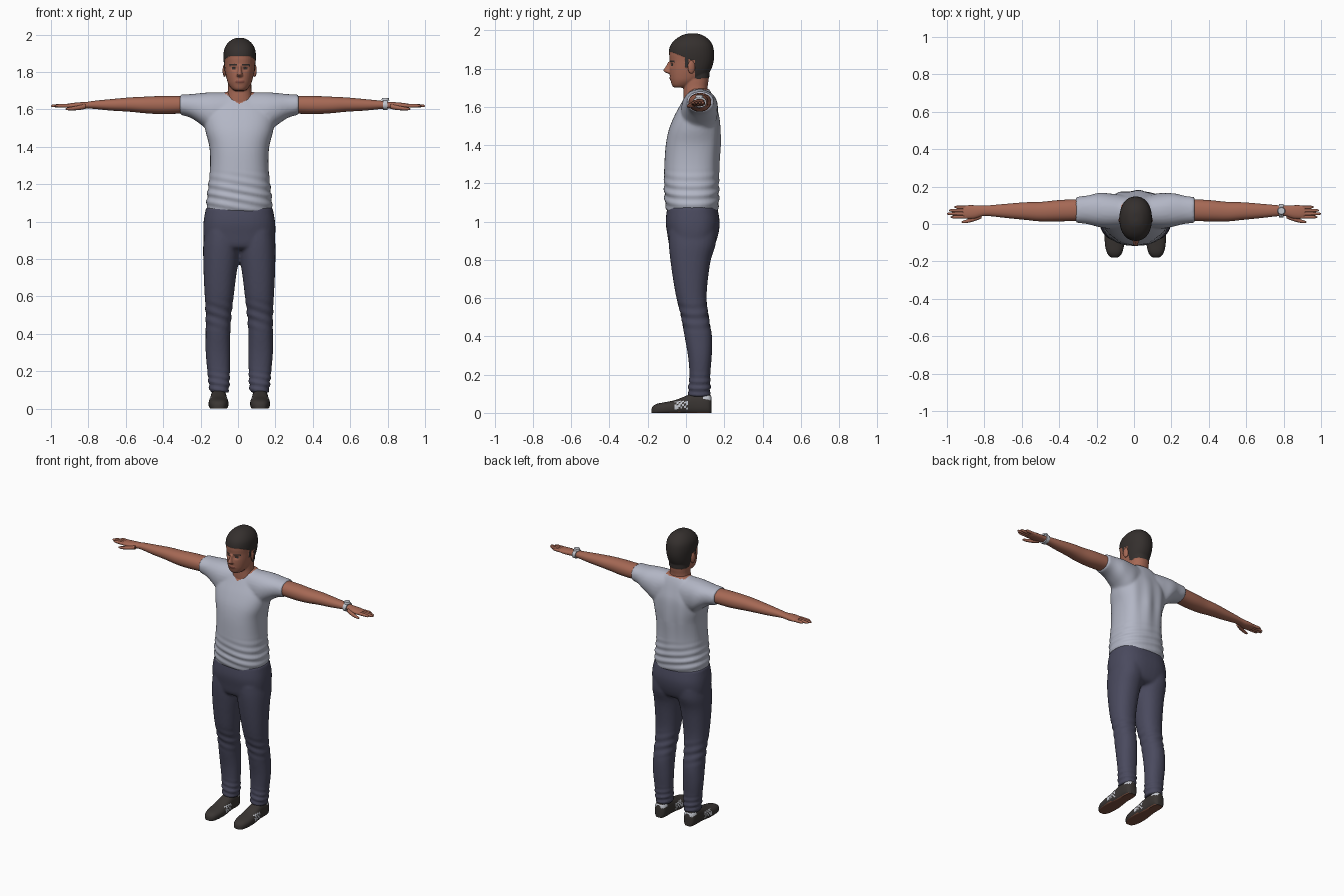
import bpy, bmesh, math
from mathutils import Matrix, Vector

if "Cube" in bpy.data.objects:
    bpy.data.objects.remove(bpy.data.objects["Cube"])

CX = 0.007  # body centre line


def mat(name, r, g, b):
    m = bpy.data.materials.new(name)
    m.diffuse_color = (r, g, b, 1)
    m.use_nodes = True
    m.node_tree.nodes["Principled BSDF"].inputs["Base Color"].default_value = m.diffuse_color
    return m


SKIN = mat("skin", 0.38, 0.14, 0.09)
HAIR = mat("dark hair", 0.035, 0.029, 0.027)
LIPS = mat("lips", 0.24, 0.075, 0.055)
SHIRT = mat("pale grey cloth", 0.45, 0.47, 0.56)
DENIM = mat("dark blue cloth", 0.068, 0.068, 0.112)
SHOE = mat("charcoal leather", 0.042, 0.036, 0.033)
SOLE = mat("brown rubber", 0.20, 0.08, 0.05)
WHITE = mat("off white", 0.55, 0.57, 0.62)


def catmull(st, steps):
    """Smoothly resample a list of stations."""
    out = []
    for i in range(len(st) - 1):
        a, b, c, d = st[max(i - 1, 0)], st[i], st[i + 1], st[min(i + 2, len(st) - 1)]
        for k in range(steps):
            t = k / steps
            out.append([0.5 * (2 * q + (r - p) * t + (2 * p - 5 * q + 4 * r - s) * t * t
                               + (3 * q - p - 3 * r + s) * t ** 3)
                        for p, q, r, s in zip(a, b, c, d)])
    return out + [list(st[-1])]


def loft(bm, axis, stations, side=1, cx=CX, n=28, p=2.2, steps=4):
    """Stations (t, u0, u1, v0, v1): rounded sections along an axis."""
    rings = []
    for t, u0, u1, v0, v1 in catmull(stations, steps):
        ring = []
        for k in range(n):
            a = math.tau * k / n
            c, s = math.cos(a), math.sin(a)
            u = (u0 + u1) / 2 + (u1 - u0) / 2 * math.copysign(abs(c) ** (2 / p), c)
            v = (v0 + v1) / 2 + (v1 - v0) / 2 * math.copysign(abs(s) ** (2 / p), s)
            x, y, z = {'X': (t, u, v), 'Y': (u, t, v), 'Z': (u, v, t)}[axis]
            ring.append(bm.verts.new((cx + side * x, y, max(z, 0))))
        rings.append(ring)
    for r0, r1 in zip(rings, rings[1:]):
        for k in range(n):
            bm.faces.new((r0[k], r0[(k + 1) % n], r1[(k + 1) % n], r1[k]))
    bm.faces.new(rings[0])
    bm.faces.new(rings[-1])


def finish(bm, name, mats, rule=None, voxel=0, smooth=0, shape=None):
    """Mesh to object: optional blending, reshaping and colouring by face."""
    bmesh.ops.recalc_face_normals(bm, faces=bm.faces[:])
    me = bpy.data.meshes.new(name)
    bm.to_mesh(me)
    bm.free()
    ob = bpy.data.objects.new(name, me)
    bpy.context.collection.objects.link(ob)
    bpy.ops.object.select_all(action='DESELECT')
    bpy.context.view_layer.objects.active = ob
    ob.select_set(True)
    if voxel:
        r = ob.modifiers.new("blend", 'REMESH')
        r.mode, r.voxel_size = 'VOXEL', voxel
        bpy.ops.object.modifier_apply(modifier=r.name)
        s = ob.modifiers.new("soften", 'SMOOTH')
        s.factor, s.iterations = 0.5, smooth
        bpy.ops.object.modifier_apply(modifier=s.name)
    me = ob.data
    if shape:
        moves = [(v.co + shape(v.co, v.normal)) for v in me.vertices]
        for v, co in zip(me.vertices, moves):
            v.co = co
    me.materials.clear()
    for m in mats:
        me.materials.append(m)
    if rule:
        for f in me.polygons:
            f.material_index = rule(f.center, f.normal)
    bpy.ops.object.shade_smooth_by_angle(angle=math.radians(50))
    return ob


def sym(t, rx, y0, y1):
    return (t, -rx, rx, y0, y1)


# --- shirt: torso and sleeves blended, skin inside the neckline
bm = bmesh.new()
loft(bm, 'Z', [sym(1.052, .172, -.10, .165), sym(1.10, .176, -.11, .172), sym(1.2, .165, -.115, .172),
               sym(1.3, .156, -.113, .173), sym(1.4, .160, -.106, .178), sym(1.48, .18, -.09, .178),
               sym(1.55, .188, -.062, .172), sym(1.61, .17, -.03, .155), sym(1.66, .12, -.002, .138),
               sym(1.695, .075, .02, .12)], p=2.4, n=40)
for s in (1, -1):
    loft(bm, 'X', [(.04, -.02, .15, 1.47, 1.69), (.14, -.025, .165, 1.47, 1.692), (.20, -.015, .165, 1.515, 1.688),
                   (.26, .0, .152, 1.555, 1.682), (.318, .006, .144, 1.572, 1.68)], side=s)


def cloth_folds(co, n):
    low = max(0, 1 - abs(co.z - 1.14) / 0.14)
    back = max(0, n.y) * max(0, 1 - abs(co.z - 1.4) / 0.25)
    return n * (0.004 * low * math.sin(co.z * 130 + co.x * 25) + 0.005 * back * math.sin(co.x * 60))


def neckline(c, n):
    x = abs(c.x - CX)
    return int(x < 0.075 and c.z > (1.628 + 0.75 * x if c.y < 0.04 else 1.688))


finish(bm, "shirt", [SHIRT, SKIN], neckline, 0.008, 6, cloth_folds)

# --- trousers: hips and two legs blended
bm = bmesh.new()
loft(bm, 'Z', [sym(.85, .14, -.06, .11), sym(.87, .18, -.085, .145), sym(.93, .192, -.097, .168),
               sym(1.0, .191, -.106, .176), sym(1.075, .178, -.098, .163)], p=2.5, n=40)
for s in (1, -1):
    loft(bm, 'Z', [(.085, .058, .156, .012, .125), (.13, .052, .164, .012, .128), (.2, .05, .171, .018, .127),
                   (.3, .048, .18, .01, .135), (.4, .048, .18, -.008, .136), (.5, .042, .18, -.024, .118),
                   (.6, .03, .185, -.05, .108), (.7, .018, .19, -.068, .115), (.8, .004, .193, -.082, .13),
                   (.88, -.005, .193, -.09, .155), (.95, .0, .185, -.09, .16)], side=s)


def trouser_folds(co, n):
    ankle = max(0, 1 - abs(co.z - .13) / .09)
    knee = max(0, 1 - abs(co.z - .5) / .1)
    return n * (0.004 * ankle * math.sin(co.z * 170 + co.x * 30) + 0.003 * knee * math.sin(co.z * 110 + co.x * 40))


finish(bm, "trousers", [DENIM], None, 0.009, 4, trouser_folds)

# --- head, nose and neck blended; hair, brows, eyes and lips coloured by region
bm = bmesh.new()
HX = 0.009
loft(bm, 'Z', [sym(1.70, .025, -.06, .0), sym(1.71, .042, -.072, .03), sym(1.735, .06, -.08, .075),
               sym(1.765, .07, -.085, .11), sym(1.80, .077, -.086, .13), sym(1.84, .081, -.085, .142),
               sym(1.88, .084, -.088, .144), sym(1.92, .08, -.079, .137), sym(1.95, .064, -.054, .117),
               sym(1.972, .038, -.018, .086), sym(1.98, .012, .01, .06)], cx=HX, n=36)
loft(bm, 'Z', [sym(1.60, .085, -.01, .12), sym(1.65, .072, -.014, .117), sym(1.70, .063, -.014, .113),
               sym(1.74, .062, -.015, .118), sym(1.79, .06, 0, .12)], cx=HX)
loft(bm, 'Z', [sym(1.773, .008, -.09, -.06), sym(1.779, .017, -.106, -.06), sym(1.79, .015, -.119, -.06),
               sym(1.81, .010, -.107, -.06), sym(1.835, .009, -.094, -.06)], cx=HX, n=16)


def hair_region(c):
    if c.y > 0.045:
        return c.z > 1.748
    if -0.006 < c.y < 0.014 and c.z > 1.805:
        return True
    return c.z > 1.885 - 0.4 * max(0, min(c.y + 0.07, 0.1))


def face_rule(c, n):
    x = abs(c.x - HX)
    if hair_region(c):
        return 1
    if c.y < -0.03:
        if 0.014 < x < 0.055 and abs(c.z - 1.839 + 0.1 * abs(x - 0.03)) < 0.005:
            return 1
        if abs(x - 0.032) < 0.010 and abs(c.z - 1.820) < 0.0042:
            return 1
        if x < 0.024 and abs(c.z - 1.748) < 0.006:
            return 2
    return 0


def face_shape(co, n):
    if hair_region(co):
        return n * 0.003
    x = abs(co.x - HX)
    socket = math.exp(-((x - .03) / .014) ** 2 - ((co.z - 1.82) / .011) ** 2) if co.y < -.03 else 0
    mouth = math.exp(-(x / .022) ** 2 - ((co.z - 1.748) / .008) ** 2) if co.y < -.03 else 0
    return Vector((0, 0.008 * socket - 0.004 * mouth, 0))


finish(bm, "head", [SKIN, HAIR, LIPS], face_rule, 0.004, 4, face_shape)

# --- ears
for s, label in ((1, "left"), (-1, "right")):
    bm = bmesh.new()
    m = (Matrix.Translation((HX + s * .081, .028, 1.808)) @ Matrix.Rotation(s * .3, 4, 'Z')
         @ Matrix.Diagonal((.009, .02, .034, 1)))
    bmesh.ops.create_uvsphere(bm, u_segments=16, v_segments=10, radius=1, matrix=m)
    finish(bm, label + "_ear", [SKIN])

for s, label in ((1, "left"), (-1, "right")):
    # --- arm, palm, fingers and thumb
    bm = bmesh.new()
    loft(bm, 'X', [(.27, .018, .134, 1.58, 1.672), (.40, .014, .128, 1.575, 1.672), (.50, .014, .118, 1.58, 1.668),
                   (.58, .022, .116, 1.588, 1.664), (.68, .032, .108, 1.594, 1.655), (.77, .042, .1, 1.603, 1.646),
                   (.81, .042, .098, 1.605, 1.640), (.85, .030, .1, 1.602, 1.638), (.89, .028, .1, 1.604, 1.634),
                   (.915, .034, .094, 1.609, 1.63)], side=s, cx=0)
    for y, tip in ((.038, .98), (.055, 1.0), (.072, .99), (.089, .962)):
        w = .009
        yt = .06 + (y - .06) * 1.05
        loft(bm, 'X', [(.885, y - w, y + w, 1.609, 1.629), (.94, y - w, y + w, 1.61, 1.629),
                       (tip - .012, yt - .007, yt + .007, 1.612, 1.627),
                       (tip, yt - .002, yt + .002, 1.617, 1.621)], side=s, cx=0, n=10, steps=3)
    loft(bm, 'X', [(.815, .03, .06, 1.603, 1.63), (.85, .016, .044, 1.597, 1.622), (.885, .007, .027, 1.595, 1.615),
                   (.912, .004, .018, 1.596, 1.61), (.922, .008, .013, 1.6, 1.605)], side=s, cx=0, n=12)
    finish(bm, label + "_arm", [SKIN])

    # --- shoe with pale side and heel patches and a brown sole
    bm = bmesh.new()
    prof = ((-.18, .012, .022), (-.172, .028, .036), (-.15, .042, .048), (-.11, .051, .056), (-.06, .053, .066),
            (-.01, .048, .085), (.04, .043, .104), (.09, .043, .106), (.12, .037, .1), (.133, .022, .085))
    loft(bm, 'Y', [(y, .111 - w, .111 + w, -.012, h) for y, w, h in prof], side=s, n=36, p=2.5, steps=5)

    def shoe_rule(c, n):
        if n.z < -0.6 and c.z < 0.02:
            return 1
        out = abs(abs(c.x - CX) - .111)
        if out > .028 and -.06 < c.y < .005 and .022 < c.z < .06 and math.sin((c.y + c.z) * 300) > -.4:
            return 2
        return 2 if c.y > .088 and .068 < c.z < .09 else 0

    finish(bm, label + "_shoe", [SHOE, SOLE, WHITE], shoe_rule)

# --- wristwatch: band and round face
bm = bmesh.new()
loft(bm, 'X', [(.776, .036, .106, 1.597, 1.652), (.785, .035, .107, 1.596, 1.653),
               (.80, .036, .106, 1.597, 1.65)], cx=0, n=24)
bmesh.ops.create_cone(bm, cap_ends=True, segments=20, radius1=.021, radius2=.018, depth=.014,
                      matrix=Matrix.Translation((.788, .07, 1.655)))
finish(bm, "wristwatch", [WHITE])
